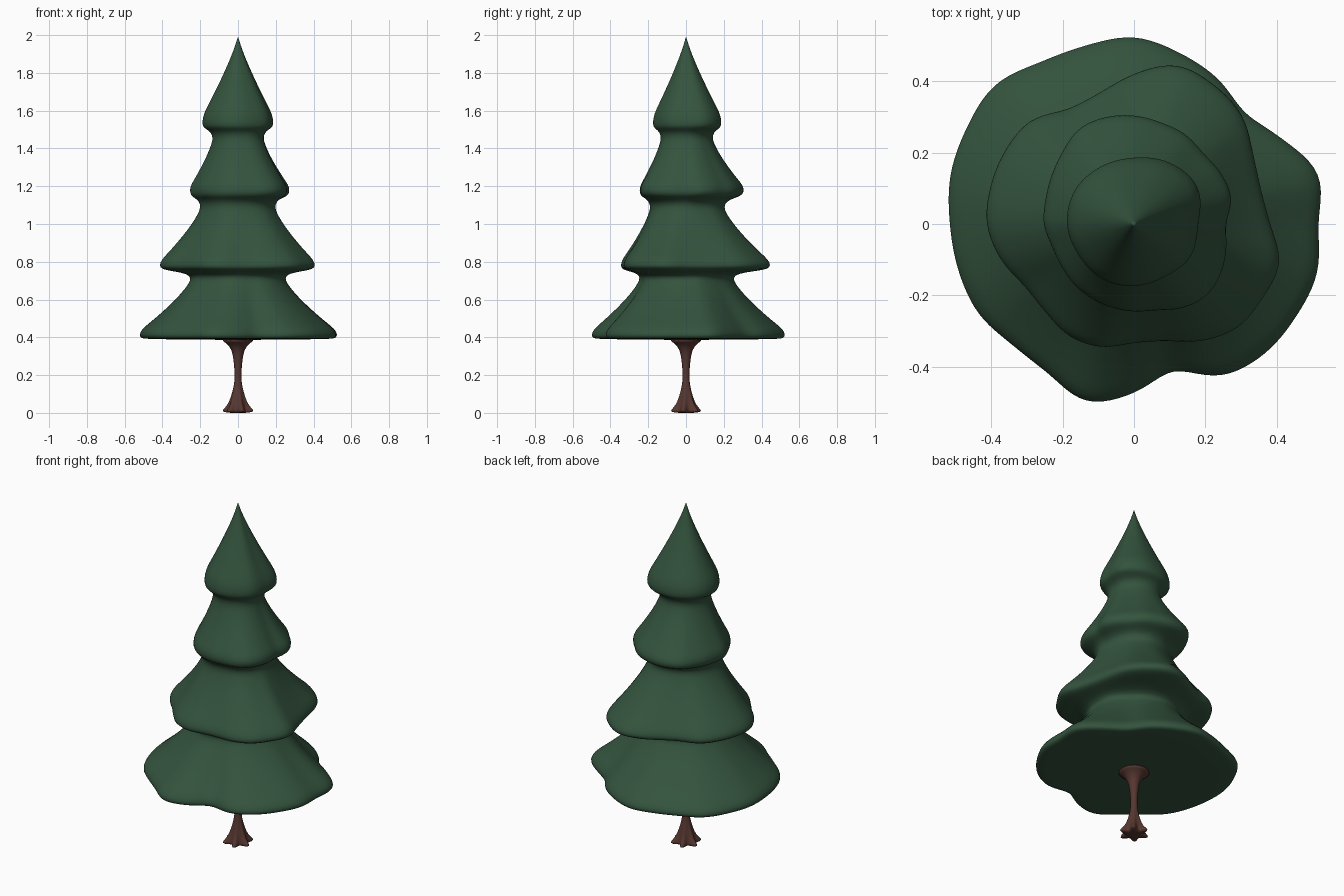
import bpy
import bmesh
from math import sin, cos, pi, tau

cube = bpy.data.objects.get("Cube")
if cube:
    bpy.data.objects.remove(cube, do_unlink=True)

SEGMENTS = 72


def make_material(name, colour):
    mat = bpy.data.materials.new(name)
    mat.use_nodes = True
    mat.diffuse_color = colour
    mat.node_tree.nodes["Principled BSDF"].inputs["Base Color"].default_value = colour
    return mat


def sample(table, angle):
    """Smooth closed interpolation of evenly spaced radii (thousandths)."""
    n = len(table)
    u = angle / tau * n
    i = int(u)
    t = u - i
    a, b, c, d = (table[(i + k) % n] for k in (-1, 0, 1, 2))
    value = b + 0.5 * t * (c - a + t * (2*a - 5*b + 4*c - d + t * (3*(b - c) + d - a)))
    return value / 1000


def loft(name, rings, tip, base, mat):
    """Skin rings given as (z, radius function), closed with a tip and a base point."""
    bm = bmesh.new()
    loops = []
    for z, radius in rings:
        loop = []
        for s in range(SEGMENTS):
            a = tau * s / SEGMENTS
            r = radius(a)
            loop.append(bm.verts.new((r * cos(a), r * sin(a), z)))
        loops.append(loop)
    for upper, lower in zip(loops, loops[1:]):
        for s in range(SEGMENTS):
            n = (s + 1) % SEGMENTS
            bm.faces.new((upper[s], lower[s], lower[n], upper[n]))
    for z, loop in ((tip, loops[0]), (base, loops[-1])):
        centre = bm.verts.new((0, 0, z))
        for s in range(SEGMENTS):
            bm.faces.new((centre, loop[s], loop[(s + 1) % SEGMENTS]))
    bmesh.ops.recalc_face_normals(bm, faces=bm.faces)
    mesh = bpy.data.meshes.new(name)
    bm.to_mesh(mesh)
    bm.free()
    mesh.materials.append(mat)
    mesh.shade_smooth()
    obj = bpy.data.objects.new(name, mesh)
    bpy.context.collection.objects.link(obj)
    sub = obj.modifiers.new("Smooth", "SUBSURF")
    sub.levels = sub.render_levels = 1
    return obj


green = make_material("needle green", (0.034, 0.088, 0.048, 1))
brown = make_material("bark brown", (0.095, 0.038, 0.029, 1))

# Wavy rim outlines, counter-clockwise from +x
top_rim = [182, 208, 201, 188, 188, 193, 190, 180, 180, 176, 173, 185]
upper_rim = [260, 285, 285, 280, 292, 297, 307, 313, 311, 287, 270, 259,
             255, 240, 237, 240, 242, 244, 247, 252, 274, 288, 283, 270]
middle_rim = [385, 372, 390, 434, 455, 466, 425, 383, 375, 414, 420, 420,
              417, 390, 355, 353, 366, 360, 336, 342, 382, 415, 420, 427]
bottom_rim = [520, 540, 482, 443, 474, 500, 528, 522, 528, 556, 545, 537,
              520, 513, 507, 484, 486, 519, 477, 428, 495, 520, 527, 536]

# Tiers from the tip down: neck height, neck radius, rim height, rim outline
tiers = [(1.995, 0.0, 1.54, top_rim),
         (1.455, 0.135, 1.18, upper_rim),
         (1.09, 0.195, 0.78, middle_rim),
         (0.715, 0.245, 0.415, bottom_rim)]


def neck_radius(tier):
    _, r, _, rim = tier
    mean = sum(rim) / len(rim) / 1000
    return lambda a: r * (0.75 + 0.25 * sample(rim, a) / mean)


def blend(inner, rim, f):
    return lambda a: inner(a) * (1 - f) + sample(rim, a) * f


# Crown: each tier flares to its rim, then tucks under to the next neck
rings = []
for i, tier in enumerate(tiers):
    z_neck, _, z_rim, rim = tier
    neck = neck_radius(tier)
    power = 1.2 if i == 0 else 1.3
    for step in range(1 if i == 0 else 0, 11):
        t = step / 10
        rings.append((z_neck + (z_rim - z_neck) * t,
                      blend(neck, rim, min(1, 1.08 * t ** power))))
    if i < len(tiers) - 1:
        z_next = tiers[i + 1][0]
        under = neck_radius(tiers[i + 1])
        for t, f in ((0.3, 0.92), (0.45, 0.6), (0.65, 0.15)):
            rings.append((z_rim + (z_next - z_rim) * t, blend(under, rim, f)))

# Flat underside of the lowest tier
for z, f in ((0.396, 0.985), (0.391, 0.93), (0.389, 0.6), (0.387, 0.25)):
    rings.append((z, blend(lambda a: 0.0, bottom_rim, f)))
loft("crown", rings, 1.995, 0.387, green)


# Trunk: flared into the crown, with pointed roots at the foot
def trunk_radius(r, root):
    return lambda a: r + root * abs(cos(3 * a + pi / 5)) ** 3


trunk = [(0.388, 0.095, 0), (0.375, 0.07, 0), (0.35, 0.042, 0), (0.31, 0.025, 0),
         (0.2, 0.016, 0), (0.15, 0.02, 0), (0.09, 0.033, 0.003), (0.04, 0.046, 0.01),
         (0.015, 0.052, 0.034), (0.005, 0.05, 0.034), (0.0, 0.035, 0.01)]
loft("trunk", [(z, trunk_radius(r, root)) for z, r, root in trunk], 0.388, 0.0, brown)
